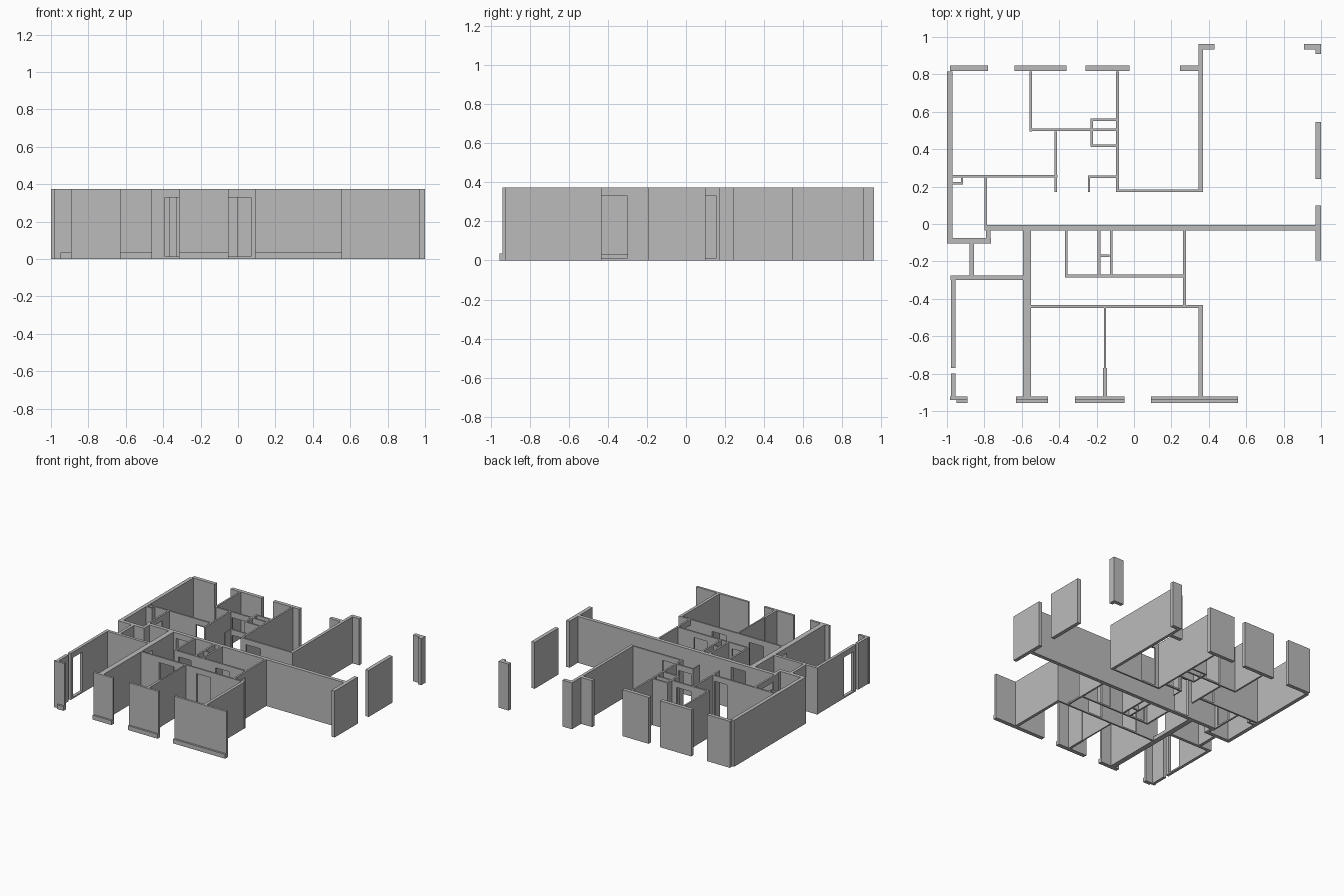
import bpy
import bmesh

HEIGHT = .375       # full wall height
DOOR_TOP = .33
DOOR_SILL = .012
THIN, MEDIUM, THICK, HEAVY = .014, .024, .03, .042

cube = bpy.data.objects.get("Cube")
if cube:
    bpy.data.objects.remove(cube, do_unlink=True)

grey = bpy.data.materials.new("plain_grey")
grey.use_nodes = True
colour = (.5, .5, .5, 1)
grey.diffuse_color = colour
grey.node_tree.nodes["Principled BSDF"].inputs["Base Color"].default_value = colour


def add_box(bm, low, high):
    """Add one axis-aligned block between two corners."""
    verts = bmesh.ops.create_cube(bm, size=1)["verts"]
    for v in verts:
        for i in range(3):
            v.co[i] = high[i] if v.co[i] > 0 else low[i]


def wall(name, along_x, start, end, centre, thickness, door=None, height=HEIGHT, sill=DOOR_SILL):
    """Build a straight wall, optionally with one door opening (start, end)."""
    bm = bmesh.new()

    def block(a, b, bottom, top):
        c, d = centre - thickness / 2, centre + thickness / 2
        if along_x:
            add_box(bm, (a, c, bottom), (b, d, top))
        else:
            add_box(bm, (c, a, bottom), (d, b, top))

    if door:
        block(start, door[0], 0, height)
        block(door[1], end, 0, height)
        block(door[0], door[1], 0, sill)
        block(door[0], door[1], DOOR_TOP, height)
    else:
        block(start, end, 0, height)
    mesh = bpy.data.meshes.new(name)
    bm.to_mesh(mesh)
    bm.free()
    mesh.materials.append(grey)
    obj = bpy.data.objects.new(name, mesh)
    bpy.context.collection.objects.link(obj)
    return obj


def across(name, start, end, y, thickness, **options):
    return wall(name, True, start, end, y, thickness, **options)


def deep(name, start, end, x, thickness, **options):
    return wall(name, False, start, end, x, thickness, **options)


# Back facade panels
for start, end in ((-.985, -.78), (-.64, -.36), (-.26, -.025), (.245, .345)):
    across("back_facade_panel", start, end, .832, THICK)

# Front facade panels, each with a low outer ledge
for start, end, ledge in ((-.985, -.89, -.95), (-.63, -.46, -.63),
                          (-.315, -.05, -.315), (.09, .555, .09)):
    across("front_facade_panel", start, end, -.932, .018)
    across("front_facade_ledge", ledge, end, -.948, .016, height=.035)

# Outer side walls
deep("west_wall", -.105, .815, -.985, THICK)
deep("southwest_wall", -.77, -.275, -.967, MEDIUM, door=(-.74, -.62))
deep("southwest_pier", -.925, -.8, -.967, MEDIUM)
deep("east_wall_back", .24, .545, .985, THICK)
deep("east_wall_front", -.195, .1, .985, THICK)
across("corner_pier", .91, 1, .948, THICK)
deep("corner_pier_return", .91, .935, .985, THICK)

# Large dividing walls
across("party_wall", -.8, .97, -.02, THICK, door=(-.53, -.4))
deep("back_room_east_wall", .17, .963, .357, MEDIUM)
across("back_room_wall_cap", .345, .43, .948, THICK)
deep("front_spine_wall", -.925, -.035, -.573, HEAVY, door=(-.435, -.3), sill=.03)
deep("front_room_east_wall", -.925, -.435, .357, MEDIUM)

# Rooms at the back
across("living_wall", -.095, .345, .178, THIN, door=(-.05, .08))
deep("living_side_wall", .17, .815, -.088, THIN)
deep("bedroom_divider", .495, .815, -.553, THIN)
across("back_bedroom_wall", -.56, -.095, .503, THIN, door=(-.4, -.27))
deep("hall_side_wall", .17, .495, -.418, THIN)
across("west_bedroom_wall", -.97, -.41, .255, THIN, door=(-.55, -.44))
deep("entry_wall", -.005, .25, -.793, THIN, door=(.025, .157))
across("bathroom_wall", -.245, -.095, .253, THIN, door=(-.225, -.115))
deep("bathroom_return", .17, .25, -.24, .01)

# Service shafts at the back
deep("shaft_side", .415, .565, -.225, THIN)
for y in (.418, .558):
    across("shaft_end", -.23, -.095, y, THIN)
across("corner_shaft_front", -.97, -.915, .218, .012)
deep("corner_shaft_side", .21, .25, -.92, .01)

# Small recess on the west side
across("recess_wall", -1, -.765, -.09, THICK)
deep("recess_return", -.105, -.035, -.778, MEDIUM)
deep("utility_wall", -.275, -.105, -.867, MEDIUM)
across("southwest_room_wall", -.98, -.59, -.288, MEDIUM)

# Rooms at the front: one wall with two doors, then the bathrooms
across("corridor_wall_west", -.552, -.155, -.441, THIN, door=(-.39, -.26))
across("corridor_wall_east", -.155, .37, -.441, THIN, door=(-.055, .07))
deep("front_room_divider", -.925, -.44, -.155, .011)
deep("divider_thickening", -.925, -.77, -.155, .02)
across("washroom_wall_west", -.37, -.155, -.278, THIN, door=(-.33, -.22))
across("washroom_wall_east", -.155, .265, -.278, THIN, door=(0, .12))
for x in (-.362, -.187, -.122):
    deep("washroom_divider", -.285, -.035, x, THIN)
across("duct_divider", -.18, -.13, -.17, .012)
deep("corridor_end_wall", -.445, -.035, .27, THIN, door=(-.434, -.3))
